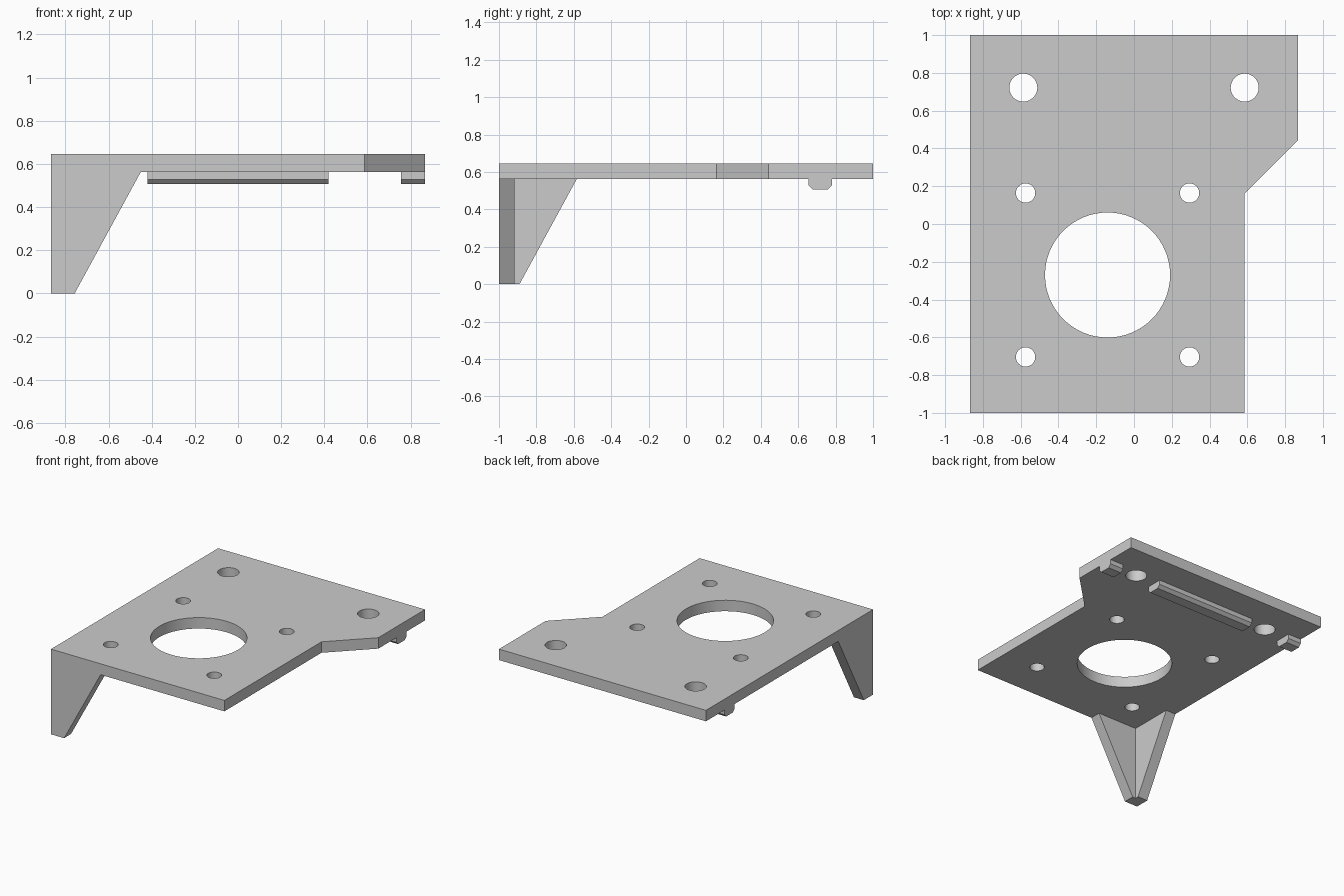
import bpy
import bmesh
from math import radians
from mathutils import Matrix, Vector

if "Cube" in bpy.data.objects:
    bpy.data.objects.remove(bpy.data.objects["Cube"])

# Main dimensions
BACK, SIDE, NECK = 1.0, 0.867, 0.586
TOP, UNDER, WALL = 0.645, 0.562, 0.083

grey = bpy.data.materials.new("light_grey")
grey.use_nodes = True
colour = (0.6, 0.6, 0.6, 1)
grey.diffuse_color = colour
grey.node_tree.nodes["Principled BSDF"].inputs["Base Color"].default_value = colour


def add_object(name, bm):
    bmesh.ops.recalc_face_normals(bm, faces=bm.faces)
    mesh = bpy.data.meshes.new(name)
    bm.to_mesh(mesh)
    bm.free()
    mesh.materials.append(grey)
    obj = bpy.data.objects.new(name, mesh)
    bpy.context.collection.objects.link(obj)
    return obj


def extrude_profile(name, profile, axis, start, end):
    """Extrude a 2D profile along an axis; the profile uses the other two axes in order."""
    bm = bmesh.new()
    verts = []
    for point in profile:
        co = list(point)
        co.insert(axis, start)
        verts.append(bm.verts.new(co))
    face = bm.faces.new(verts)
    moved = bmesh.ops.extrude_face_region(bm, geom=[face], use_keep_orig=True)["geom"]
    offset = Vector((0, 0, 0))
    offset[axis] = end - start
    bmesh.ops.translate(bm, vec=offset, verts=[g for g in moved if isinstance(g, bmesh.types.BMVert)])
    return add_object(name, bm)


# Mounting plate with one cut-away corner
outline = [(-SIDE, -BACK), (NECK, -BACK), (NECK, 0.162), (SIDE, 0.441), (SIDE, BACK), (-SIDE, BACK)]
plate = extrude_profile("mounting_plate", outline, 2, UNDER, TOP)

# Round holes: large bore, four screw holes around it, two rear holes
CX, CY, PITCH = -0.14, -0.27, 0.434
holes = [(CX, CY, 0.331)]
holes += [(CX + sx * PITCH, CY + sy * PITCH, 0.051) for sx in (-1, 1) for sy in (-1, 1)]
holes += [(sx * NECK, 0.722, 0.074) for sx in (-1, 1)]
bm = bmesh.new()
for x, y, radius in holes:
    bmesh.ops.create_cone(bm, cap_ends=True, segments=64, radius1=radius, radius2=radius,
                          depth=0.4, matrix=Matrix.Translation((x, y, TOP)))
cutter = add_object("hole_cutter", bm)
cutter.hide_render = True
cut = plate.modifiers.new("holes", 'BOOLEAN')
cut.operation = 'DIFFERENCE'
cut.solver = 'EXACT'
cut.object = cutter
bpy.context.view_layer.objects.active = plate
plate.select_set(True)
bpy.ops.object.modifier_apply(modifier=cut.name)
bpy.data.objects.remove(cutter)
bpy.ops.object.shade_smooth_by_angle(angle=radians(30))

# Corner leg: two tapered walls meeting at a right angle
extrude_profile("leg_front_wall", [(-SIDE, 0), (-0.757, 0), (-0.451, UNDER), (-SIDE, UNDER)],
                1, -BACK, WALL - BACK)
extrude_profile("leg_side_wall", [(WALL - BACK, 0), (-0.89, 0), (-0.584, UNDER), (WALL - BACK, UNDER)],
                0, -SIDE, WALL - SIDE)

# Chamfered locating ribs under the rear of the plate
Y0, Y1, LOW, BEVEL = 0.656, 0.78, 0.506, 0.022
rib = [(Y0, UNDER), (Y0, LOW + BEVEL), (Y0 + BEVEL, LOW),
       (Y1 - BEVEL, LOW), (Y1, LOW + BEVEL), (Y1, UNDER)]
for name, x0, x1 in (("rib_middle", -0.42, 0.42), ("rib_left", 0.755, SIDE), ("rib_right", -SIDE, -0.755)):
    extrude_profile(name, rib, 0, x0, x1)
